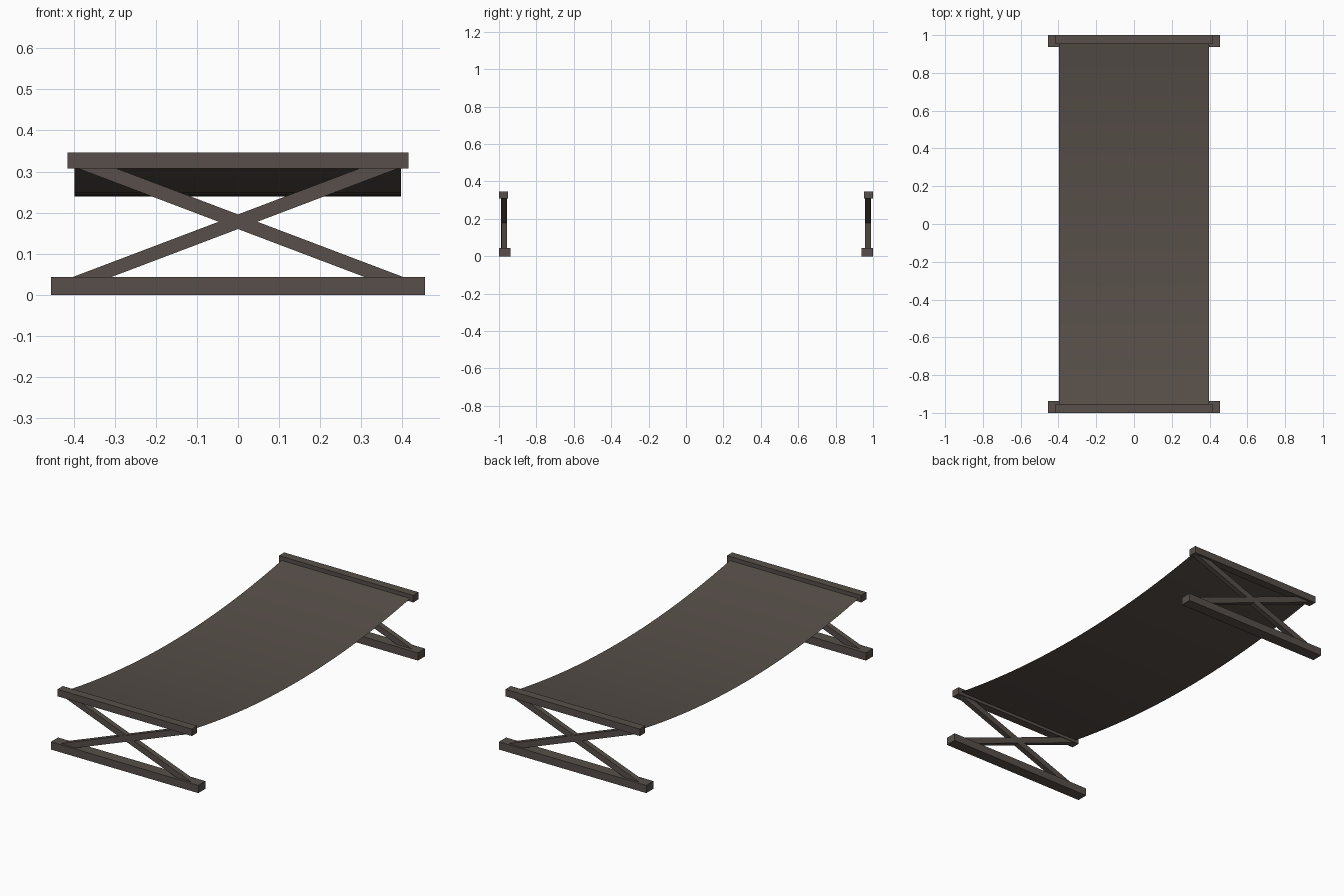
import bpy, bmesh, math

if "Cube" in bpy.data.objects:
    bpy.data.objects.remove(bpy.data.objects["Cube"])

mat = bpy.data.materials.new("dark brown")
mat.diffuse_color = (0.095, 0.078, 0.067, 1)
mat.use_nodes = True
mat.node_tree.nodes["Principled BSDF"].inputs["Base Color"].default_value = mat.diffuse_color


def make(name, bm):
    bmesh.ops.recalc_face_normals(bm, faces=bm.faces)
    me = bpy.data.meshes.new(name)
    bm.to_mesh(me)
    bm.free()
    me.materials.append(mat)
    ob = bpy.data.objects.new(name, me)
    bpy.context.collection.objects.link(ob)
    return ob


def prism(name, profile, y0, y1, turn):
    """Extrude an x-z profile along y; turn rotates it to the other end."""
    bm = bmesh.new()
    face = bm.faces.new([bm.verts.new((x, y0, z)) for x, z in profile])
    ext = bmesh.ops.extrude_face_region(bm, geom=[face])
    verts = [g for g in ext["geom"] if isinstance(g, bmesh.types.BMVert)]
    bmesh.ops.translate(bm, verts=verts, vec=(0, y1 - y0, 0))
    if turn:
        for v in bm.verts:
            v.co.x, v.co.y = -v.co.x, -v.co.y
    return make(name, bm)


def rect(hx, z0, z1):
    return [(-hx, z0), (hx, z0), (hx, z1), (-hx, z1)]


def slanted(side):
    """Leg profile leaning across the end frame, cut level at both bars."""
    lo, hi, mid, slope, half = 0.03, 0.315, 0.178, 2.64, 0.047
    a, b = (lo - mid) * slope, (hi - mid) * slope
    return [(side * x, z) for x, z in
            ((a - half, lo), (a + half, lo), (b + half, hi), (b - half, hi))]


# end frames: foot bar, top bar and two crossed legs
for end, turn in (("front", False), ("back", True)):
    prism(end + "_foot_bar", rect(0.455, 0.0, 0.043), -1.0, -0.937, turn)
    prism(end + "_top_bar", rect(0.415, 0.308, 0.347), -1.0, -0.953, turn)
    prism(end + "_leg_a", slanted(1), -0.988, -0.958, turn)
    prism(end + "_leg_b", slanted(-1), -0.986, -0.956, turn)

# sagging fabric sheet
bm = bmesh.new()
N, Y = 32, 0.965
rows = []
for i in range(N + 1):
    y = -Y + 2 * Y * i / N
    z = 0.24 + 0.087 * (y / Y) ** 2
    rows.append([bm.verts.new((x, y, z)) for x in (-0.398, 0.396)])
for p, q in zip(rows, rows[1:]):
    bm.faces.new((p[0], p[1], q[1], q[0]))
sheet = make("fabric_sheet", bm)
if sheet.data.polygons[0].normal.z < 0:
    sheet.data.flip_normals()
for p in sheet.data.polygons:
    p.use_smooth = True
